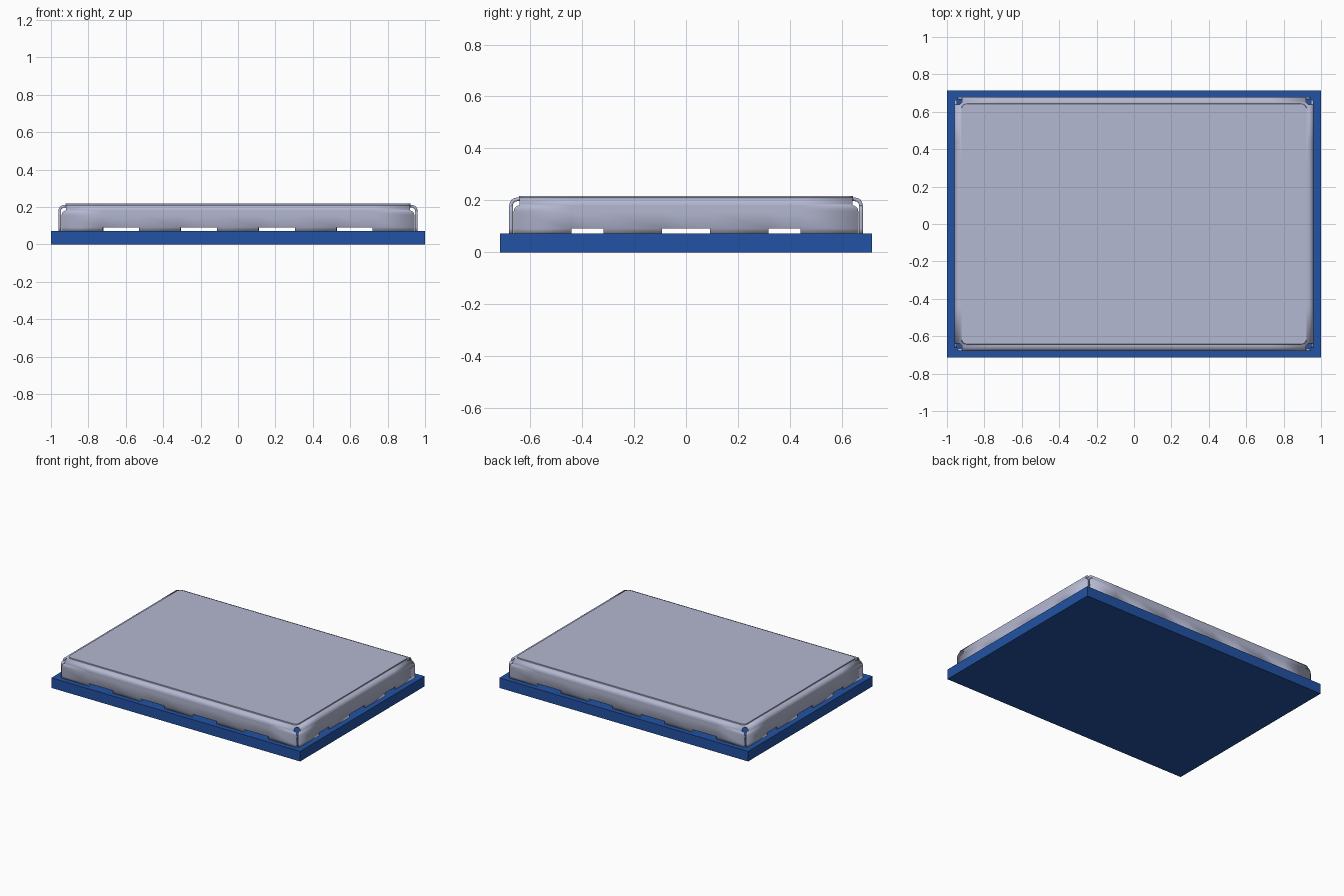
import bpy, bmesh
from math import sin, cos, pi, radians
from mathutils import Matrix, Vector

if "Cube" in bpy.data.objects:
    bpy.data.objects.remove(bpy.data.objects["Cube"])

HX, HY = 0.96, 0.68               # half size of the metal lid
BASE_Z, NOTCH_Z, TOP_Z = 0.073, 0.092, 0.211
BEND, SHEET = 0.03, 0.014


def material(name, rgb):
    m = bpy.data.materials.new(name)
    m.use_nodes = True
    m.diffuse_color = (*rgb, 1)
    m.node_tree.nodes["Principled BSDF"].inputs["Base Color"].default_value = (*rgb, 1)
    return m


blue = material("board blue", (0.016, 0.084, 0.366))
grey = material("metal grey", (0.456, 0.479, 0.638))


def add_object(name, bm, mat):
    mesh = bpy.data.meshes.new(name)
    bm.to_mesh(mesh)
    bm.free()
    mesh.materials.append(mat)
    ob = bpy.data.objects.new(name, mesh)
    bpy.context.collection.objects.link(ob)
    return ob


def smooth(ob):
    bpy.ops.object.select_all(action="DESELECT")
    ob.select_set(True)
    bpy.context.view_layer.objects.active = ob
    bpy.ops.object.shade_smooth_by_angle(angle=radians(32))


# Base board
bm = bmesh.new()
bmesh.ops.create_cube(bm, size=1, matrix=Matrix.Translation((0, 0, BASE_Z / 2))
                      @ Matrix.Diagonal((2, 1.43, BASE_Z, 1)))
add_object("base_board", bm, blue)


# One folded wall: bend, rounded shoulders, straight skirt with notches
def wall(bm, angle, out, other, notches):
    rot = Matrix.Rotation(angle, 3, "Z")
    short, full = other - 0.04, other - 0.017
    rows = []                     # (distance outward, height, half length)
    for i in range(7):
        t = i / 6 * pi / 2
        rows.append((out - BEND + BEND * sin(t), TOP_Z - BEND + BEND * cos(t), short))
    for i in range(1, 6):
        t = i / 5 * pi / 2
        rows.append((out, TOP_Z - BEND - 0.025 * (1 - cos(t)),
                     short + (full - short) * sin(t)))
    rows += [(out, NOTCH_Z, full), (out, BASE_Z, full)]
    inner = sorted(e for n in notches for e in n)
    grid = [[bm.verts.new(rot @ Vector((x, -o, z))) for x in [-h] + inner + [h]]
            for o, z, h in rows]
    for r in range(len(rows) - 1):
        for c in range(len(inner) + 1):
            if r == len(rows) - 2 and c % 2 == 1:
                continue          # open notch
            bm.faces.new((grid[r][c], grid[r + 1][c], grid[r + 1][c + 1], grid[r][c + 1]))
    return grid[0]


long_notches = [(c - 0.097, c + 0.097) for c in (-0.627, -0.21, 0.207, 0.623)]
short_notches = [(-0.44, -0.318), (-0.092, 0.092), (0.318, 0.44)]

# Hollow sheet metal cover
bm = bmesh.new()
rim = []
for k in range(4):
    if k % 2 == 0:
        rim += wall(bm, k * pi / 2, HY, HX, long_notches)
    else:
        rim += wall(bm, k * pi / 2, HX, HY, short_notches)
top = bm.faces.new(rim)
bmesh.ops.recalc_face_normals(bm, faces=bm.faces)
if top.normal.z < 0:
    bmesh.ops.reverse_faces(bm, faces=bm.faces)
cover = add_object("shield_cover", bm, grey)
smooth(cover)
mod = cover.modifiers.new("sheet thickness", "SOLIDIFY")
mod.thickness = SHEET
mod.offset = -1

# Raised rounded panel on the cover
bm = bmesh.new()
px, py, rad = HX - 0.036, HY - 0.036, 0.03
outline = []
for k, (sx, sy) in enumerate([(1, 1), (-1, 1), (-1, -1), (1, -1)]):
    for i in range(7):
        a = k * pi / 2 + i / 6 * pi / 2
        outline.append((sx * (px - rad) + rad * cos(a), sy * (py - rad) + rad * sin(a)))
low = [bm.verts.new((x, y, TOP_Z - 0.004)) for x, y in outline]
high = [bm.verts.new((x * 0.998, y * 0.997, 0.218)) for x, y in outline]
bm.faces.new(high)
bm.faces.new(low[::-1])
for i in range(len(low)):
    j = (i + 1) % len(low)
    bm.faces.new((low[i], low[j], high[j], high[i]))
smooth(add_object("raised_top_panel", bm, grey))
